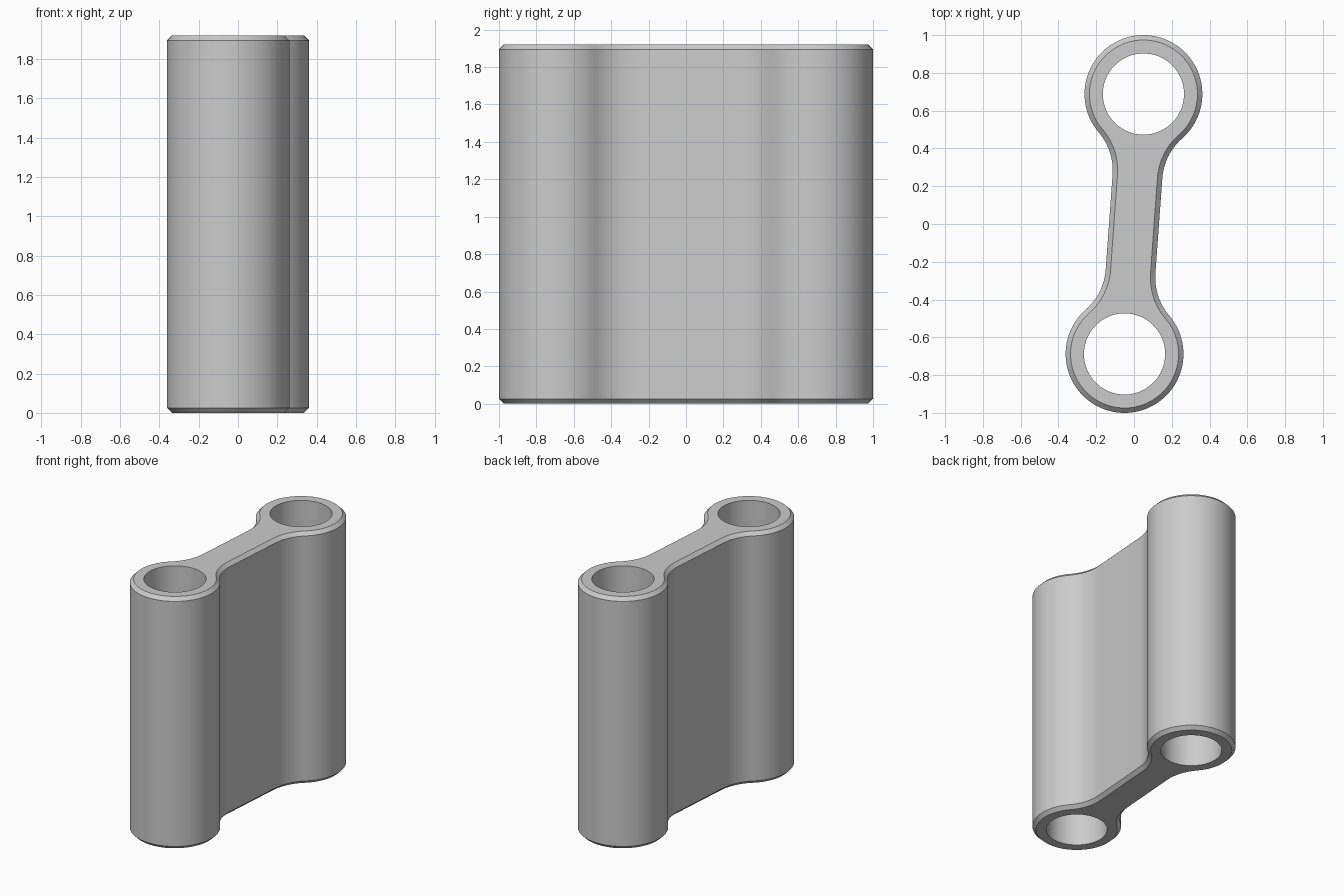
import bpy, bmesh
from math import sin, cos, pi, asin, atan2, hypot
from mathutils import Matrix

if "Cube" in bpy.data.objects:
    bpy.data.objects.remove(bpy.data.objects["Cube"], do_unlink=True)

HEIGHT, CHAMFER = 1.92, 0.026
RING, BORE, WEB, FILLET = 0.312, 0.215, 0.132, 0.31  # radii and web half width
CX, CY = 0.05, 0.688                                 # centre of the rear ring
SPAN = hypot(CX, CY)
TILT = Matrix.Rotation(-atan2(CX, CY), 4, "Z")
FSTEPS, RSTEPS = 14, 64                              # steps per fillet and ring


def arc(cx, cy, r, a0, a1, n):
    return [(cx + r * cos(a0 + (a1 - a0) * i / n),
             cy + r * sin(a0 + (a1 - a0) * i / n)) for i in range(n + 1)]


def outline(inset):
    """Two rings joined by a web with tangent fillets, moved in by inset."""
    r, w, f = RING - inset, WEB - inset, FILLET + inset
    a = asin((w + f) / (r + f))
    fy = SPAN - (r + f) * cos(a)
    half = arc(w + f, fy, f, pi, pi / 2 + a, FSTEPS)
    half += arc(0, SPAN, r, a - pi / 2, 3 * pi / 2 - a, RSTEPS)[1:]
    half += arc(-w - f, fy, f, pi / 2 - a, 0, FSTEPS)[1:]
    return half + [(-x, -y) for x, y in half]


bm = bmesh.new()


def loop(points, z):
    return [bm.verts.new((x, y, z)) for x, y in points]


def wall(loops):
    for lo, hi in zip(loops, loops[1:]):
        for i in range(len(lo)):
            bm.faces.new((lo[i - 1], lo[i], hi[i], hi[i - 1]))


# Outer wall with chamfered rims
outer = [loop(outline(d), z) for d, z in (
    (CHAMFER, 0), (0, CHAMFER), (0, HEIGHT - CHAMFER), (CHAMFER, HEIGHT))]
wall(outer)

# Through bores in both rings, each starting at its rearmost point
bores = []
for side in (1, -1):
    circle = arc(0, side * SPAN, BORE, pi / 2, 5 * pi / 2, RSTEPS)[:-1]
    bore = [loop(circle, z) for z in (0, HEIGHT)]
    wall(bore)
    bores.append(bore)

# Flat end faces, each split along the long axis into a right and a left half
mid = RSTEPS // 2
for end in (0, -1):
    rim, rear, front = outer[end], bores[0][end], bores[1][end]
    back_tip = FSTEPS + mid
    front_tip = back_tip + len(rim) // 2
    bm.faces.new(rim[front_tip:] + rim[:back_tip + 1]
                 + rear[:1] + rear[:mid - 1:-1] + front[:1] + front[:mid - 1:-1])
    bm.faces.new(rim[back_tip:front_tip + 1] + front[mid::-1] + rear[mid::-1])

bmesh.ops.transform(bm, matrix=TILT, verts=bm.verts)
bmesh.ops.recalc_face_normals(bm, faces=bm.faces)
mesh = bpy.data.meshes.new("link_plate")
bm.to_mesh(mesh)
bm.free()

# Plain grey material
GREY = (0.6, 0.6, 0.6, 1)
grey = bpy.data.materials.new("light_grey")
grey.use_nodes = True
grey.diffuse_color = GREY
grey.node_tree.nodes["Principled BSDF"].inputs["Base Color"].default_value = GREY
mesh.materials.append(grey)

link = bpy.data.objects.new("link_plate", mesh)
bpy.context.collection.objects.link(link)
bpy.ops.object.select_all(action="DESELECT")
bpy.context.view_layer.objects.active = link
link.select_set(True)
bpy.ops.object.shade_smooth_by_angle(angle=pi / 6)
